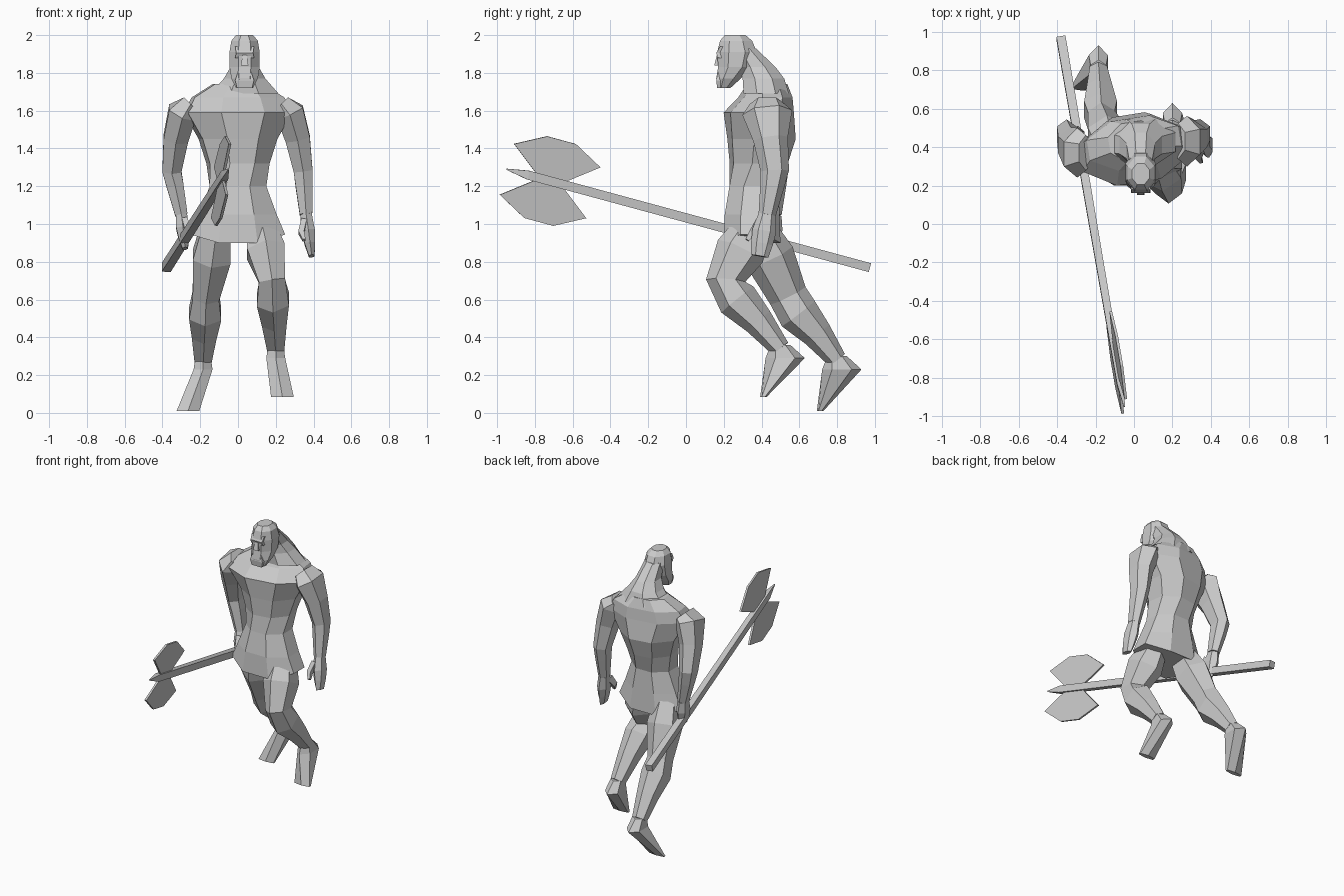
import bpy, bmesh, math
from mathutils import Vector, Matrix

cube = bpy.data.objects.get("Cube")
if cube:
    bpy.data.objects.remove(cube)

grey = bpy.data.materials.new("stone grey")
grey.use_nodes = True
colour = (.6, .6, .6, 1)
grey.diffuse_color = colour
grey.node_tree.nodes["Principled BSDF"].inputs["Base Color"].default_value = colour

RIGHTWARD, FORWARD, UP = Vector((1, 0, 0)), Vector((0, -1, 0)), Vector((0, 0, 1))


def finish(name, bm):
    bmesh.ops.recalc_face_normals(bm, faces=bm.faces)
    mesh = bpy.data.meshes.new(name)
    bm.to_mesh(mesh)
    bm.free()
    mesh.materials.append(grey)
    obj = bpy.data.objects.new(name, mesh)
    bpy.context.collection.objects.link(obj)


def loft(name, centres, sizes, sides=6, level=False, twist_above=math.inf, lift=0):
    """Skin a faceted tube through rings of (half width, half depth)."""
    bm = bmesh.new()
    rings = []
    corner = 1 / math.cos(math.pi / sides)
    last = len(centres) - 1
    for index, (centre, (width, depth)) in enumerate(zip(centres, sizes)):
        along = centres[min(index + 1, last)] - centres[max(index - 1, 0)]
        along = UP if level else along.normalized()
        across = (RIGHTWARD - along * RIGHTWARD.dot(along)).normalized()
        through = along.cross(across)
        yaw = math.radians(9) if centre.z > twist_above else 0
        turn = Matrix.Rotation(yaw, 3, 'Z')
        ring = []
        for step in range(sides):
            angle = math.tau * (step + .5) / sides
            offset = across * width * math.cos(angle) + through * depth * math.sin(angle)
            offset = turn @ offset * corner
            if index == 0:
                offset += UP * lift * abs(math.cos(angle))
            ring.append(bm.verts.new(centre + offset))
        rings.append(ring)
    for lower, upper in zip(rings, rings[1:]):
        for step in range(sides):
            after = (step + 1) % sides
            bm.faces.new((lower[step], lower[after], upper[after], upper[step]))
    bm.faces.new(rings[0])
    bm.faces.new(rings[-1])
    finish(name, bm)


def upright(name, middle, rows, **options):
    """Stack level rings given as (y, z, half width, half depth)."""
    centres = [Vector((middle, y, z)) for y, z, width, depth in rows]
    loft(name, centres, [row[2:] for row in rows], level=True, **options)


def leg(side, hip, knee, ankle, toe):
    hip, knee, ankle, toe = map(Vector, (hip, knee, ankle, toe))
    thigh = hip.lerp(knee, .4)
    shin = knee.lerp(ankle, .25) + (FORWARD - UP) * .01
    calf = knee.lerp(ankle, .6)
    loft(side + "_leg", [hip, thigh, knee, shin, calf, ankle],
         [(.08, .09), (.1, .115), (.07, .09), (.085, .095), (.065, .07), (.045, .045)])
    heel = ankle - FORWARD * .025 - UP * .05
    loft(side + "_foot", [ankle + UP * .02, heel, toe],
         [(.04, .045), (.05, .09), (.06, .015)], level=True)


def arm(side, outward, shoulder, elbow, wrist, fingertip):
    shoulder, elbow, wrist, fingertip = map(Vector, (shoulder, elbow, wrist, fingertip))
    outside = RIGHTWARD * outward
    collar = shoulder + UP * .045 - outside * .045
    biceps = shoulder.lerp(elbow, .45) + outside * .01
    forearm = elbow.lerp(wrist, .35)
    loft(side + "_arm", [collar, shoulder, biceps, elbow, forearm, wrist],
         [(.05, .08), (.075, .115), (.065, .08), (.05, .065), (.045, .055), (.033, .04)])
    palm = wrist.lerp(fingertip, .4)
    loft(side + "_hand", [wrist, palm, wrist.lerp(fingertip, .7), fingertip],
         [(.03, .04), (.035, .055), (.028, .05), (.015, .04)])
    thumb_root = wrist.lerp(palm, .4) + FORWARD * .03 - outside * .015
    thumb_tip = thumb_root + FORWARD * .07 - UP * .1
    thumb_knuckle = thumb_root.lerp(thumb_tip, .6) - outside * .015
    loft(side + "_thumb", [thumb_root, thumb_knuckle, thumb_tip],
         [(.015, .025), (.015, .018), (.008, .01)], sides=4)


# Torso with flared tunic, twisted chest and broad sloping shoulders
upright("torso", 0, [
    (.35, .87, .25, .15), (.35, 1.05, .205, .145), (.36, 1.2, .15, .13),
    (.385, 1.32, .16, .145), (.4, 1.45, .2, .17), (.385, 1.59, .28, .17),
    (.42, 1.67, .24, .13), (.43, 1.74, .13, .1)],
    sides=8, twist_above=1.25, lift=.08)

# Head, neck and facial features share one centre line
FACE = .035
upright("neck", FACE, [(.425, 1.69, .18, .12), (.41, 1.77, .11, .11),
                       (.38, 1.83, .075, .095), (.31, 1.93, .06, .06)], sides=8)
upright("head", FACE, [
    (.2, 1.72, .045, .035), (.225, 1.77, .07, .065), (.26, 1.83, .08, .09),
    (.27, 1.91, .08, .105), (.265, 1.97, .07, .085), (.26, 2, .045, .055)], sides=8)
upright("brow", FACE, [(.18, 1.88, .05, .01), (.175, 1.905, .045, .015),
                       (.19, 1.94, .05, .01)], sides=4)
upright("nose", FACE, [(.17, 1.84, .02, .02), (.18, 1.9, .01, .015)], sides=4)
upright("beard", FACE, [(.185, 1.72, .04, .02), (.185, 1.76, .05, .025),
                        (.19, 1.82, .03, .02)], sides=4)

# Limbs
arm("left", 1, (.275, .43, 1.59), (.345, .47, 1.28), (.36, .43, 1.05), (.39, .39, .83))
arm("right", -1, (-.295, .37, 1.59), (-.35, .47, 1.28), (-.3, .46, 1.05), (-.28, .43, .87))
leg("left", (.125, .34, .96), (.18, .21, .7), (.2, .5, .34), (.235, .41, .085))
leg("right", (-.12, .38, .96), (-.17, .54, .62), (-.185, .8, .28), (-.265, .71, .01))

# Axe shaft running to a pointed tip
butt, tip = Vector((-.38, .97, .77)), Vector((-.05, -.95, 1.29))
loft("axe_shaft", [butt, butt.lerp(tip, .94), tip],
     [(.024, .024), (.018, .024), (.003, .003)], sides=4)

# Matching blades on both sides of the shaft
along = (tip - butt).normalized()
out = UP + RIGHTWARD * .1
out = (out - along * out.dot(along)).normalized()
normal = along.cross(out)
socket = butt.lerp(tip, .88)
half = [(.07, .01), (.24, .14), (.08, .225)]
outline = half + [(-run, reach) for run, reach in reversed(half)]
for name, direction in (("upper_blade", out), ("lower_blade", -out)):
    bm = bmesh.new()
    face = bm.faces.new([bm.verts.new(socket + along * run + direction * reach - normal * .007)
                         for run, reach in outline])
    grown = bmesh.ops.extrude_face_region(bm, geom=[face], use_keep_orig=True)
    moved = [item for item in grown["geom"] if isinstance(item, bmesh.types.BMVert)]
    bmesh.ops.translate(bm, verts=moved, vec=normal * .014)
    finish(name, bm)
